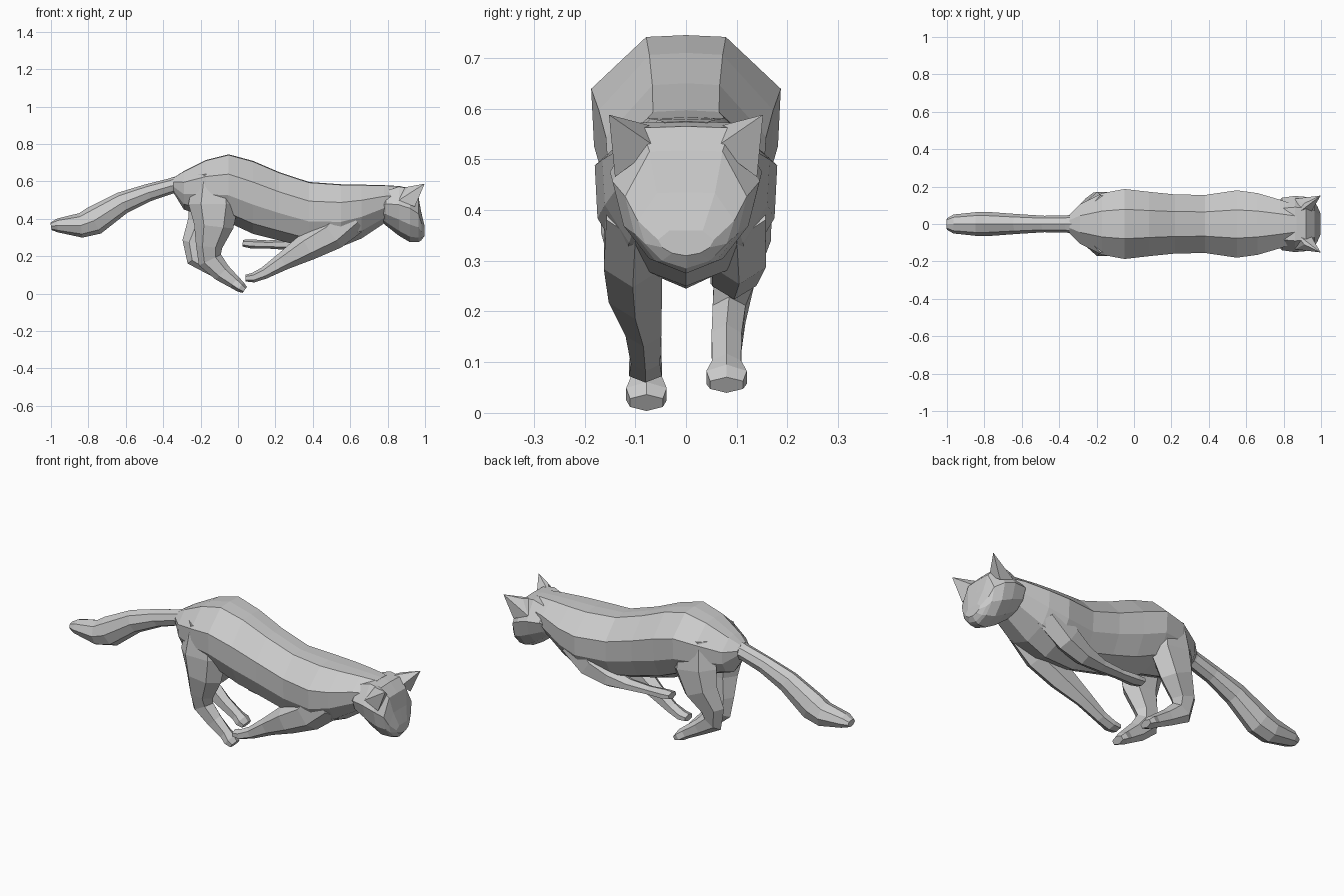
import bpy, bmesh, math
from mathutils import Vector


def make(name, verts, faces):
    bm = bmesh.new()
    vs = [bm.verts.new(v) for v in verts]
    for f in faces:
        bm.faces.new([vs[i] for i in f])
    bmesh.ops.recalc_face_normals(bm, faces=bm.faces[:])
    me = bpy.data.meshes.new(name)
    bm.to_mesh(me)
    bm.free()
    ob = bpy.data.objects.new(name, me)
    bpy.context.collection.objects.link(ob)
    return ob


def skin(name, rings):
    """Bridge equal rings of points and cap both ends."""
    n, m = len(rings[0]), len(rings)
    verts = [p for r in rings for p in r]
    faces = [(a * n + i, a * n + (i + 1) % n, (a + 1) * n + (i + 1) % n, (a + 1) * n + i)
             for a in range(m - 1) for i in range(n)]
    faces += [tuple(range(n)), tuple(range((m - 1) * n, m * n))]
    return make(name, verts, faces)


def torso(name, stations, half):
    """Upright sections: x, top z, bottom z, half width."""
    ring = half + [(-y, z) for y, z in half[-2:0:-1]]
    return skin(name, [[Vector((x, y * w, (t + b) / 2 + z * (t - b) / 2)) for y, z in ring]
                       for x, t, b, w in stations])


def limb(name, pts, side=1, sides=6):
    """Tube along x, y, z with in-plane radius and sideways radius."""
    path = [Vector((x, side * y, z)) for x, y, z, *_ in pts]
    rings = []
    for i, (*_, r, w) in enumerate(pts):
        t = path[min(i + 1, len(path) - 1)] - path[max(i - 1, 0)]
        up = Vector((-t.z, 0, t.x)).normalized()
        ring = []
        for k in range(sides):
            a = math.tau * k / sides
            ring.append(path[i] + up * r * math.cos(a) + Vector((0, w * 1.1 * math.sin(a), 0)))
        rings.append(ring)
    return skin(name, rings)


# Body, from rump to neck
body = torso("running_cat", [
    (-.345, .62, .54, .05), (-.29, .655, .45, .105), (-.17, .715, .41, .165),
    (-.05, .745, .38, .187), (.08, .71, .32, .172), (.22, .65, .285, .158),
    (.38, .597, .245, .155), (.55, .585, .25, .18), (.66, .583, .295, .165),
    (.78, .58, .375, .13), (.87, .575, .40, .10)],
    [(0, 1), (.42, .98), (1, .42), (.97, -.2), (.68, -.72), (0, -1)])

# Head with short muzzle
parts = [torso("head", [
    (.755, .50, .40, .10), (.79, .55, .365, .14), (.86, .575, .31, .15),
    (.92, .565, .275, .145), (.965, .518, .275, .12), (.98, .435, .285, .095),
    (.998, .36, .31, .055)],
    [(0, 1), (.6, .98), (1, .25), (.85, -.35), (.5, -.8), (0, -1)])]

# Ears
for s, side in ((1, "left"), (-1, "right")):
    parts.append(make("ear_" + side,
         [Vector((x, y * s, z)) for x, y, z in
          ((.86, .045, .56), (.945, .06, .525), (.945, .14, .465),
           (.86, .135, .50), (.998, .152, .588), (.91, .11, .572))],
         [(0, 1, 4), (1, 2, 4), (2, 3, 4), (3, 5, 4), (0, 4, 5), (0, 5, 3), (3, 2, 1, 0)]))

# Tail
parts.append(limb("tail", [
    (-.27, 0, .595, .05, .055), (-.36, 0, .575, .042, .042), (-.48, 0, .54, .047, .04),
    (-.62, 0, .485, .06, .048), (-.77, 0, .39, .078, .058), (-.84, 0, .365, .066, .058),
    (-.965, 0, .365, .037, .046), (-1, 0, .36, .02, .028)], sides=8))

# Hind legs: shared hip, different stride
hip = [(-.13, .10, .64, .10, .055), (-.13, .112, .48, .135, .063)]
parts.append(limb("hind_leg_right", hip + [
    (-.13, .112, .36, .105, .058), (-.155, .095, .25, .07, .045), (-.15, .083, .18, .066, .035),
    (-.085, .078, .112, .05, .031), (-.02, .078, .062, .036, .03),
    (.012, .078, .037, .03, .042), (.036, .078, .02, .02, .034)], -1))
parts.append(limb("hind_leg_left", hip + [
    (-.17, .112, .36, .105, .058), (-.225, .095, .265, .075, .042), (-.22, .085, .195, .06, .034),
    (-.14, .08, .14, .042, .031), (-.06, .08, .09, .032, .03),
    (-.03, .08, .07, .03, .042), (-.005, .08, .055, .018, .034)]))

# Front legs: right one reaching down, left one folded
parts.append(limb("front_leg_right", [
    (.60, .10, .42, .11, .06), (.50, .105, .32, .09, .06),
    (.37, .10, .25, .075, .055), (.24, .084, .172, .048, .037), (.14, .08, .11, .032, .03),
    (.08, .08, .085, .026, .034), (.04, .08, .083, .018, .032)], -1))
parts.append(limb("front_leg_left", [
    (.60, .10, .42, .11, .06), (.50, .105, .32, .08, .055),
    (.39, .095, .277, .055, .046), (.28, .088, .263, .03, .036), (.16, .085, .263, .022, .03),
    (.07, .083, .266, .024, .036), (.025, .083, .27, .018, .032)]))

# Fuse the parts into one skin
bpy.context.view_layer.objects.active = body
for p in parts:
    mod = body.modifiers.new("fuse", "BOOLEAN")
    mod.operation, mod.solver, mod.object = "UNION", "EXACT", p
    bpy.ops.object.modifier_apply(modifier=mod.name)
    bpy.data.objects.remove(p)
